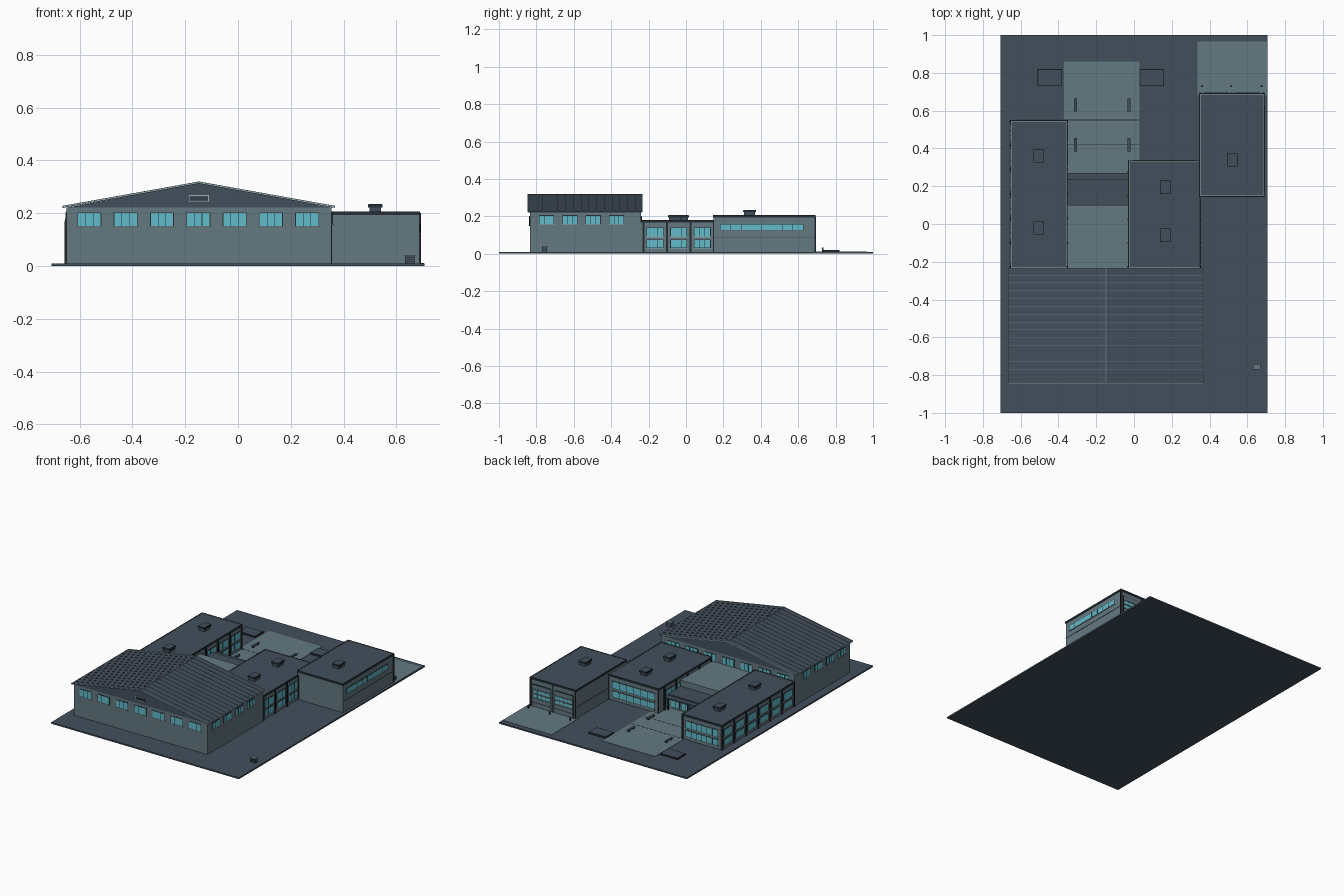
import bpy, bmesh

cube = bpy.data.objects.get("Cube")
if cube:
    bpy.data.objects.remove(cube, do_unlink=True)


def material(name, rgb):
    m = bpy.data.materials.new(name)
    m.use_nodes = True
    m.diffuse_color = (*rgb, 1)
    bsdf = m.node_tree.nodes["Principled BSDF"]
    bsdf.inputs["Base Color"].default_value = (*rgb, 1)
    bsdf.inputs["Roughness"].default_value = 0.8
    return m


MATS = [material("dark_slate", (0.055, 0.078, 0.107)),
        material("wall_grey", (0.125, 0.190, 0.220)),
        material("glass_teal", (0.122, 0.50, 0.59)),
        material("trim_black", (0.019, 0.026, 0.034)),
        material("trim_light", (0.30, 0.43, 0.45))]
DARK, WALL, GLASS, BLACK, LIGHT = range(5)


class Part:
    """Collects boxes and extruded profiles into one object."""

    def __init__(self, name):
        self.name, self.bm = name, bmesh.new()

    def prism(self, mat, profile, y0, y1):
        verts = [self.bm.verts.new((x, y0, z)) for x, z in profile]
        face = self.bm.faces.new(verts)
        out = bmesh.ops.extrude_face_region(self.bm, geom=[face])["geom"]
        new = [v for v in out if isinstance(v, bmesh.types.BMVert)]
        bmesh.ops.translate(self.bm, vec=(0, y1 - y0, 0), verts=new)
        for v in verts + new:
            for f in v.link_faces:
                f.material_index = mat
        return self

    def box(self, mat, x0, x1, y0, y1, z0, z1):
        return self.prism(mat, [(x0, z0), (x1, z0), (x1, z1), (x0, z1)], y0, y1)

    def panel(self, mat, side, at, u0, u1, z0, z1, d):
        """Thin plate on a wall; side is the outward direction."""
        lo, hi = (at - 0.002, at + d) if side[0] == "+" else (at - d, at + 0.002)
        if side[1] == "x":
            return self.box(mat, lo, hi, u0, u1, z0, z1)
        return self.box(mat, u0, u1, lo, hi, z0, z1)

    def window(self, side, at, c, w, z0, z1, bars=2, frame=BLACK):
        f = 0.003
        a, b = c - w / 2, c + w / 2
        self.panel(frame, side, at, a - f, b + f, z0 - f, z1 + f, 0.002)
        self.panel(GLASS, side, at, a, b, z0, z1, 0.003)
        for i in range(bars):
            u = a + w * (i + 1) / (bars + 1)
            self.panel(BLACK, side, at, u - 0.001, u + 0.001, z0, z1, 0.004)
        self.panel(LIGHT, side, at, a - 0.004, b + 0.004, z0 - 0.005, z0 - 0.001, 0.006)

    def done(self):
        bmesh.ops.recalc_face_normals(self.bm, faces=self.bm.faces)
        mesh = bpy.data.meshes.new(self.name)
        self.bm.to_mesh(mesh)
        self.bm.free()
        for m in MATS:
            mesh.materials.append(m)
        bpy.context.collection.objects.link(bpy.data.objects.new(self.name, mesh))


def flat_roof(name, x0, x1, y0, y1, z):
    """Dark slab with black parapet and a thin light coping line."""
    p = Part(name).box(DARK, x0, x1, y0, y1, z - 0.012, z - 0.003)
    for t, mat, lo, hi in ((0.005, BLACK, z - 0.014, z), (0.009, LIGHT, z - 0.01, z - 0.002)):
        o = 0.003 if mat == BLACK else -0.001
        a, b, c, d = x0 - o, x1 + o, y0 - o, y1 + o
        s = t if mat == BLACK else 0.003
        p.box(mat, a, a + s, c, d, lo, hi).box(mat, b - s, b, c, d, lo, hi)
        p.box(mat, a, b, c, c + s, lo, hi).box(mat, a, b, d - s, d, lo, hi)
    p.done()


def roof_unit(name, x, y, z):
    p = Part(name)
    p.box(DARK, x - 0.022, x + 0.022, y - 0.03, y + 0.03, z - 0.005, z + 0.02)
    p.box(BLACK, x - 0.027, x + 0.027, y - 0.035, y + 0.035, z + 0.018, z + 0.028)
    p.box(DARK, x - 0.025, x + 0.025, y - 0.033, y + 0.033, z + 0.027, z + 0.03)
    p.done()


# Site and paving
Part("ground").box(DARK, -0.707, 0.707, -1, 1, 0, 0.01).done()
p = Part("entrance_paving").box(WALL, -0.37, 0.03, 0.2, 0.86, 0.005, 0.012)
for y in (0.42, 0.55):
    p.box(BLACK, -0.37, 0.03, y - 0.002, y + 0.002, 0.01, 0.0125)
p.done()
Part("garage_apron").box(WALL, 0.335, 0.705, 0.68, 0.967, 0.005, 0.012).done()

# Gabled hall
X0, X1, RX, HY0, HY1 = -0.65, 0.355, -0.148, -0.835, -0.24
p = Part("hall_walls").box(WALL, X0, X1, HY0, HY1, 0.005, 0.222)
p.prism(DARK, [(X0, 0.221), (X1, 0.221), (RX, 0.314)], HY0 - 0.002, HY1 + 0.002)
p.done()


def chevron(lo, hi, grow=0.0):
    a, b = X0 - 0.014 - grow, X1 + 0.011 + grow
    return [(a, 0.22 + lo), (RX, 0.312 + lo), (b, 0.22 + lo),
            (b, 0.22 + hi), (RX, 0.312 + hi), (a, 0.22 + hi)]


p = Part("hall_roof").prism(DARK, chevron(0, 0.006), -0.845, -0.234)
for i in range(14):
    y = -0.81 + 0.0415 * i
    p.prism(WALL, chevron(0.005, 0.008), y - 0.0012, y + 0.0012)
for y in (-0.847, -0.236):
    p.prism(LIGHT, chevron(0.002, 0.0075, 0.001), y, y + 0.004)
p.box(WALL, RX - 0.002, RX + 0.002, -0.845, -0.234, 0.315, 0.32)
for x in (X0 - 0.016, X1 + 0.01):
    p.box(LIGHT, x, x + 0.003, -0.845, -0.234, 0.221, 0.226)
p.done()

p = Part("hall_windows")
for i in range(7):
    c = -0.563 + 0.1375 * i
    p.window("-y", HY0, c, 0.085, 0.152, 0.2, 2)
    p.window("+y", HY1, c, 0.085, 0.152, 0.2, 2)
for i in range(4):
    for side, at in (("+x", X1), ("-x", X0)):
        p.window(side, at, -0.745 + 0.1245 * i, 0.075, 0.16, 0.203, 2)
p.done()

p = Part("gable_vent").panel(LIGHT, "-y", HY0, RX - 0.038, RX + 0.038, 0.244, 0.268, 0.006)
p.panel(DARK, "-y", HY0, RX - 0.035, RX + 0.035, 0.247, 0.265, 0.007)
for z in (0.251, 0.256, 0.261):
    p.panel(BLACK, "-y", HY0, RX - 0.034, RX + 0.034, z - 0.001, z + 0.001, 0.009)
p.done()


# Two-storey wings with window bays
def wing(name, x0, x1, y1, bays, step):
    y0 = HY1
    Part(name + "_walls").box(WALL, x0, x1, y0, y1, 0.005, 0.17).done()
    flat_roof(name + "_roof", x0, x1, y0 + 0.006, y1, 0.18)
    p = Part(name + "_facade")
    for side, at in (("-x", x0), ("+x", x1)):
        for i in range(bays + 1):
            u = min(y0 + 0.012 + step * i, y1 - 0.005)
            p.panel(BLACK, side, at, u - 0.005, u + 0.005, 0.01, 0.17, 0.006)
            if i < bays:
                c = u + step / 2
                for z0, z1 in ((0.033, 0.073), (0.092, 0.138)):
                    p.window(side, at, c, 0.085, z0, z1, 2)
    # Ribbon windows on the end wall
    w = x1 - x0
    for z0, z1 in ((0.033, 0.073), (0.092, 0.138)):
        p.window("+y", y1, (x0 + x1) / 2, w - 0.06, z0, z1, 5)
    for u in (x0 + 0.004, x1 - 0.004):
        p.panel(BLACK, "+y", y1, u - 0.004, u + 0.004, 0.01, 0.17, 0.004)
    p.done()


wing("west_wing", -0.652, -0.355, 0.547, 6, 0.129)
wing("east_wing", -0.028, 0.35, 0.333, 4, 0.126)

# Central block, lobby and entrance canopy between the wings
Part("central_block").box(WALL, -0.356, -0.027, HY1, 0.1, 0.005, 0.15).done()
Part("lobby_walls").box(WALL, -0.356, -0.027, 0.09, 0.225, 0.005, 0.095).done()
Part("lobby_roof").box(DARK, -0.356, -0.027, 0.1, 0.237, 0.095, 0.108).done()
Part("entrance_canopy").box(DARK, -0.356, -0.027, 0.23, 0.27, 0.09, 0.1).done()
p = Part("entrance_doors")
for i in range(4):
    p.window("+y", 0.225, -0.305 + 0.0755 * i, 0.06, 0.022, 0.08, 1)
for x in (-0.335, -0.195, -0.048):
    p.box(BLACK, x - 0.004, x + 0.004, 0.255, 0.263, 0.01, 0.092)
p.done()

# Garage building
GX0, GX1, GY0, GY1 = 0.347, 0.687, 0.147, 0.69
Part("garage_walls").box(WALL, GX0, GX1, GY0, GY1, 0.005, 0.197).done()
flat_roof("garage_roof", GX0, GX1, GY0, GY1, 0.207)
p = Part("garage_facade")
p.window("+x", GX1, 0.405, 0.44, 0.126, 0.157, 7)
for side, at in (("+x", GX1), ("-x", GX0)):
    p.panel(DARK, side, at, GY0, GY1, 0.084, 0.087, 0.002)
for u in (GX0 + 0.004, (GX0 + GX1) / 2, GX1 - 0.004):
    p.panel(BLACK, "+y", GY1, u - 0.004, u + 0.004, 0.01, 0.197, 0.005)
p.box(BLACK, GX1 - 0.002, GX1 + 0.006, GY1 - 0.004, GY1 + 0.004, 0.01, 0.2)
p.done()
p = Part("garage_doors")
for c in (0.435, 0.599):
    a, b = c - 0.065, c + 0.065
    p.panel(BLACK, "+y", GY1, a - 0.005, b + 0.005, 0.01, 0.165, 0.003)
    for i in range(5):
        z = 0.014 + 0.03 * i
        p.panel(WALL, "+y", GY1, a, b, z, z + 0.027, 0.005)
        if i in (2, 3):
            for k in range(4):
                u = a + 0.006 + 0.031 * k
                p.panel(GLASS, "+y", GY1, u, u + 0.026, z + 0.004, z + 0.023, 0.006)
p.done()
p = Part("bollards")
for x in (0.36, 0.515, 0.675):
    p.box(BLACK, x - 0.004, x + 0.004, 0.726, 0.734, 0.01, 0.034)
    p.box(LIGHT, x - 0.0045, x + 0.0045, 0.7255, 0.7345, 0.027, 0.031)
p.done()

# Rooftop units
for i, (x, y, z) in enumerate([(-0.505, 0.36, 0.177), (-0.505, -0.02, 0.177), (0.165, 0.195, 0.177),
                               (0.165, -0.06, 0.177), (0.52, 0.34, 0.204)]):
    roof_unit(f"rooftop_unit_{i + 1}", x, y, z)

# Benches and planting beds
for x in (-0.31, -0.027):
    for y in (0.42, 0.63):
        p = Part("bench").box(DARK, x - 0.008, x + 0.008, y - 0.035, y + 0.035, 0.02, 0.025)
        for s in (-0.025, 0.025):
            p.box(BLACK, x - 0.006, x + 0.006, y + s - 0.004, y + s + 0.004, 0.01, 0.021)
        p.done()
for x in (-0.445, 0.095):
    p = Part("planting_bed").box(BLACK, x - 0.065, x + 0.065, 0.73, 0.82, 0.005, 0.019)
    p.box(DARK, x - 0.061, x + 0.061, 0.734, 0.816, 0.01, 0.021).done()

# Utility cabinet
p = Part("utility_cabinet").box(DARK, 0.632, 0.668, -0.768, -0.742, 0.005, 0.038)
p.box(WALL, 0.63, 0.67, -0.77, -0.74, 0.037, 0.042)
for z in (0.018, 0.025, 0.032):
    p.panel(BLACK, "-y", -0.768, 0.636, 0.664, z - 0.001, z + 0.001, 0.002)
p.done()
